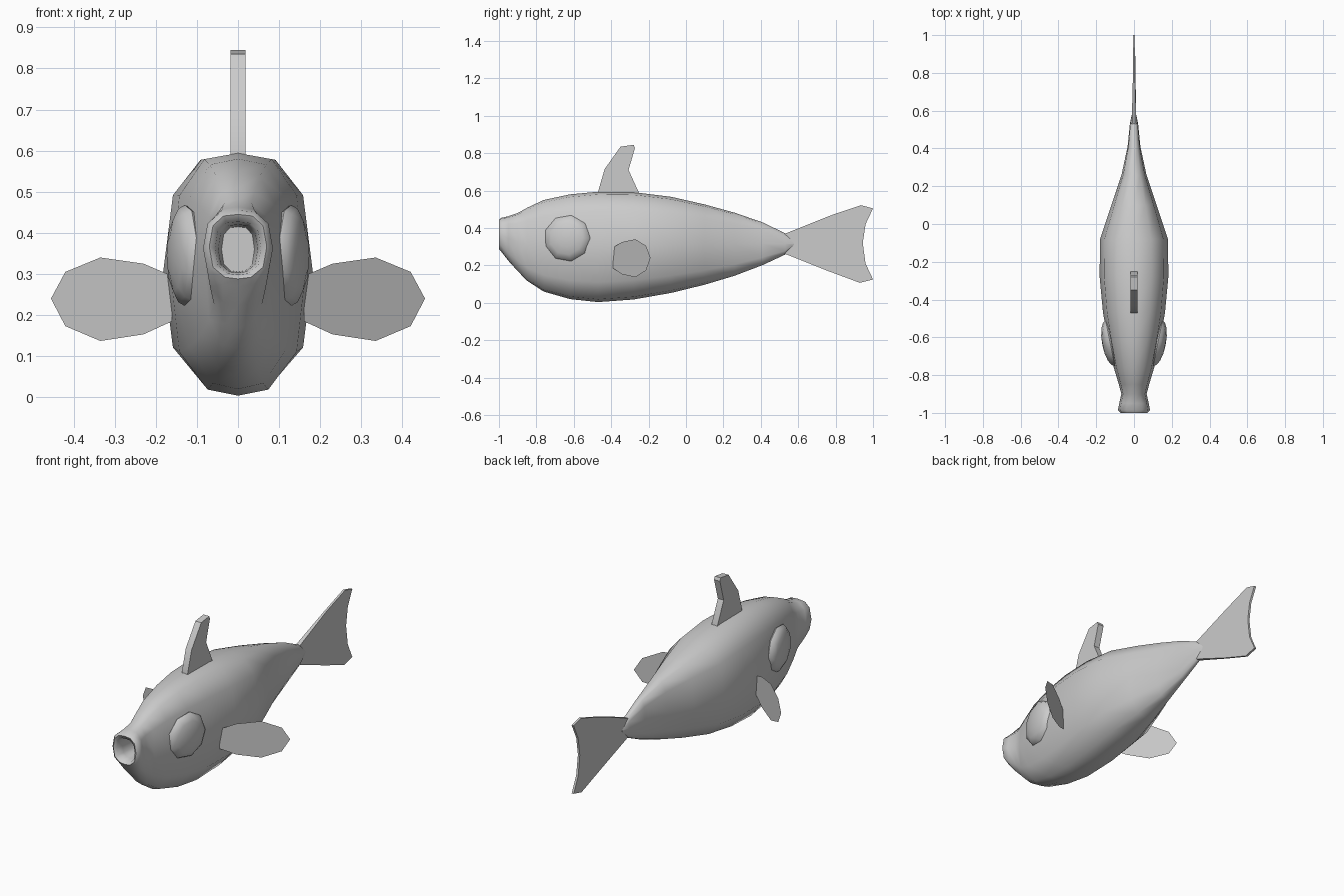
import bpy, bmesh, math
from mathutils import Matrix, Vector

if "Cube" in bpy.data.objects:
    bpy.data.objects.remove(bpy.data.objects["Cube"])

grey = bpy.data.materials.new("plain grey")
grey.diffuse_color = (0.6, 0.6, 0.6, 1)
grey.use_nodes = True
grey.node_tree.nodes["Principled BSDF"].inputs["Base Color"].default_value = grey.diffuse_color


def finish(name, bm, angle=50, closed=True):
    if closed:
        bmesh.ops.recalc_face_normals(bm, faces=bm.faces)
    me = bpy.data.meshes.new(name)
    bm.to_mesh(me)
    bm.free()
    me.materials.append(grey)
    ob = bpy.data.objects.new(name, me)
    bpy.context.collection.objects.link(ob)
    bpy.ops.object.select_all(action='DESELECT')
    ob.select_set(True)
    bpy.context.view_layer.objects.active = ob
    bpy.ops.object.shade_smooth_by_angle(angle=math.radians(angle))
    return ob


def slab(name, outline, half):
    """Thin plate from a (y, z) outline; half(y) gives half the thickness."""
    bm = bmesh.new()
    sides = [[bm.verts.new((s * half(y), y, z)) for y, z in outline] for s in (-1, 1)]
    for side in sides:
        bm.faces.new(side)
    n = len(outline)
    for i in range(n):
        j = (i + 1) % n
        bm.faces.new((sides[0][i], sides[0][j], sides[1][j], sides[1][i]))
    return finish(name, bm, 30)


# Body: twelve-sided rings, from inside the mouth, over the lip, to the tail root
half_section = [(0, 1), (.5, .95), (.87, .65), (1, 0), (.87, -.64), (.45, -.95), (0, -1)]
section = half_section + [(-x, z) for x, z in half_section[-2:0:-1]]
rings = [  # y, half width, top, bottom
    (-.86, .040, .415, .305), (-.95, .048, .420, .303), (-.99, .056, .427, .298),
    (-1.0, .070, .445, .288), (-.985, .085, .455, .270), (-.95, .078, .463, .225),
    (-.90, .067, .480, .170), (-.85, .080, .508, .118), (-.76, .107, .550, .060),
    (-.62, .137, .580, .020), (-.47, .164, .594, .004), (-.28, .182, .592, .018),
    (-.08, .180, .567, .053), (.10, .120, .526, .097), (.26, .066, .482, .145),
    (.41, .034, .430, .202), (.53, .022, .372, .258), (.578, .012, .325, .305)]
bm = bmesh.new()
loops = []
for y, w, top, bot in rings:
    c, h = (top + bot) / 2, (top - bot) / 2
    loops.append([bm.verts.new((x * w, y, c + z * h)) for x, z in section])
for a, b in zip(loops, loops[1:]):
    for i in range(12):
        j = (i + 1) % 12
        bm.faces.new((a[i], a[j], b[j], b[i]))
bm.faces.new(loops[0])
bm.faces.new(loops[-1])
finish("body", bm, 60)

# Back fin and forked tail fin
slab("back_fin", [(-.47, .57), (-.47, .595), (-.435, .715), (-.35, .835), (-.28, .845),
                  (-.273, .828), (-.307, .71), (-.25, .585), (-.25, .57)], lambda y: .018)
slab("tail_fin", [(.53, .37), (.77, .466), (.935, .522), (1, .505), (.96, .42), (.945, .32),
                  (.96, .21), (1, .125), (.93, .107), (.76, .17), (.53, .262)],
     lambda y: .012 if y < .6 else .006)

for s, side in ((1, "right"), (-1, "left")):
    # Bulging eye
    bm = bmesh.new()
    bmesh.ops.create_uvsphere(bm, u_segments=9, v_segments=8, radius=1)
    m = (Matrix.Translation((.125, -.635, .345)) @ Matrix.Rotation(-.2, 4, 'Z')
         @ Matrix.Diagonal((.043, .127, .125, 1)) @ Matrix.Rotation(math.pi / 2, 4, 'Y'))
    bmesh.ops.transform(bm, matrix=Matrix.Diagonal((s, 1, 1, 1)) @ m, verts=bm.verts)
    finish(side + "_eye", bm, 50)

    # Flat side fin, swept backwards
    fin = [(.16, .295), (.23, .325), (.335, .34), (.42, .305), (.455, .24),
           (.42, .173), (.335, .137), (.23, .153), (.16, .185)]
    bm = bmesh.new()
    bm.faces.new([bm.verts.new((s * x, -.378 + .68 * (x - .178), z)) for x, z in fin])
    finish(side + "_side_fin", bm, 30, closed=False)
